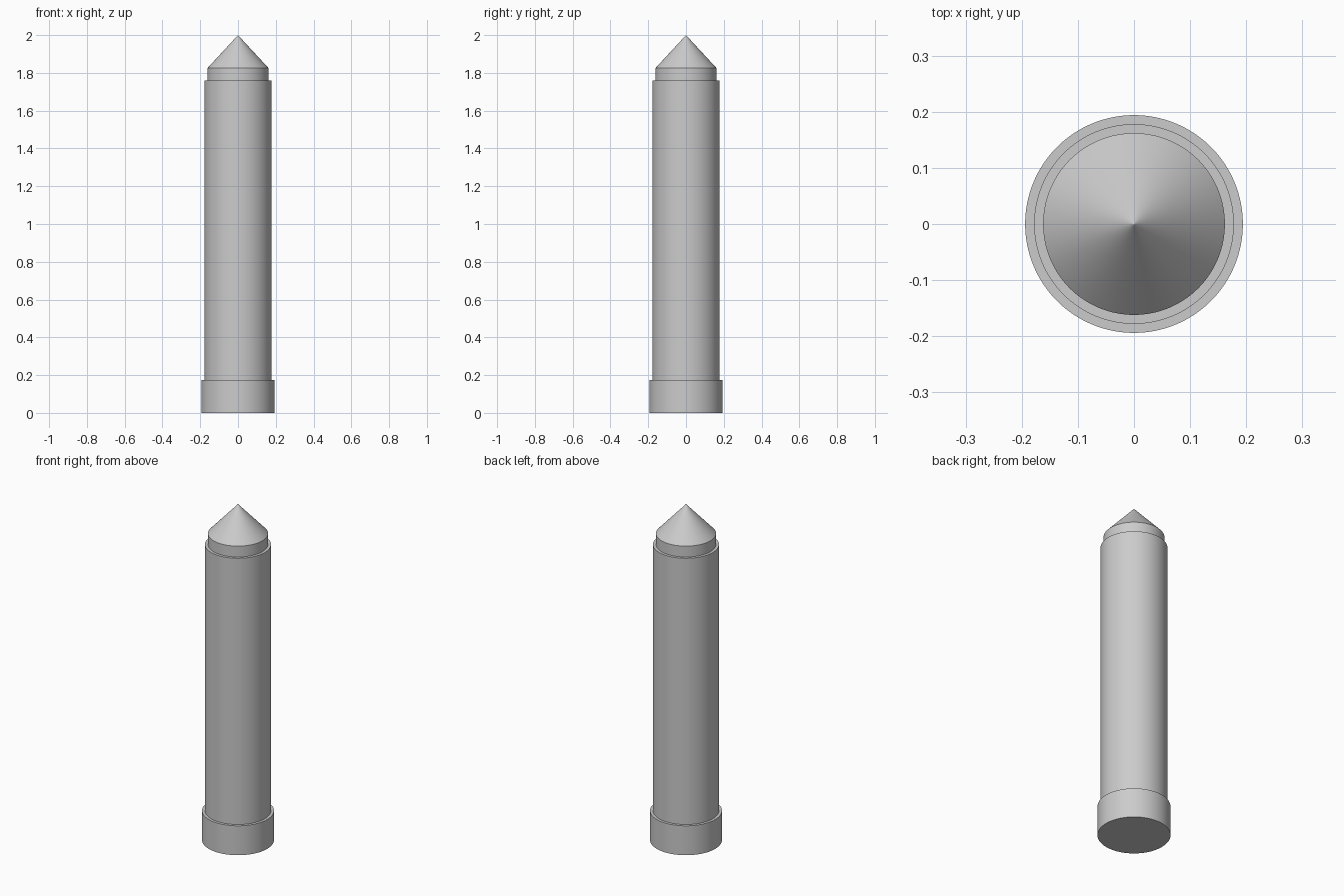
import bpy
import bmesh
import math

SEGMENTS = 128

default_cube = bpy.data.objects.get("Cube")
if default_cube:
    bpy.data.objects.remove(default_cube, do_unlink=True)

# Single plain grey finish
GREY = (0.6, 0.6, 0.6, 1.0)
material = bpy.data.materials.new("plain_grey")
material.use_nodes = True
material.diffuse_color = GREY
material.node_tree.nodes["Principled BSDF"].inputs["Base Color"].default_value = GREY


def lathe(name, profile):
    """Revolve (radius, height) points around z into a closed solid."""
    bm = bmesh.new()
    verts = [bm.verts.new((r, 0, z)) for r, z in profile]
    edges = [bm.edges.new(pair) for pair in zip(verts, verts[1:])]
    bmesh.ops.spin(bm, geom=verts + edges, axis=(0, 0, 1), cent=(0, 0, 0),
                   angle=math.tau, steps=SEGMENTS, use_merge=True)
    bmesh.ops.remove_doubles(bm, verts=bm.verts, dist=0.00002)
    bmesh.ops.recalc_face_normals(bm, faces=bm.faces)
    mesh = bpy.data.meshes.new(name)
    bm.to_mesh(mesh)
    bm.free()
    mesh.materials.append(material)
    obj = bpy.data.objects.new(name, mesh)
    bpy.context.collection.objects.link(obj)
    bpy.ops.object.select_all(action='DESELECT')
    obj.select_set(True)
    bpy.context.view_layer.objects.active = obj
    bpy.ops.object.shade_smooth_by_angle(angle=math.radians(30))
    return obj


BASE_R, SHAFT_R, NECK_R = 0.194, 0.178, 0.162
BASE_TOP, SHAFT_TOP, NECK_TOP, APEX = 0.175, 1.76, 1.825, 2.0

# Stepped pin: base collar, long shaft, neck and conical tip
lathe("pointed_pin", [
    (0, 0), (BASE_R, 0), (BASE_R, BASE_TOP),
    (SHAFT_R, BASE_TOP), (SHAFT_R, SHAFT_TOP),
    (NECK_R, SHAFT_TOP), (NECK_R, NECK_TOP),
    # Small ring keeps the cone shading clean up to the point
    (NECK_R * 0.01, APEX - (APEX - NECK_TOP) * 0.01),
    (0, APEX),
])
